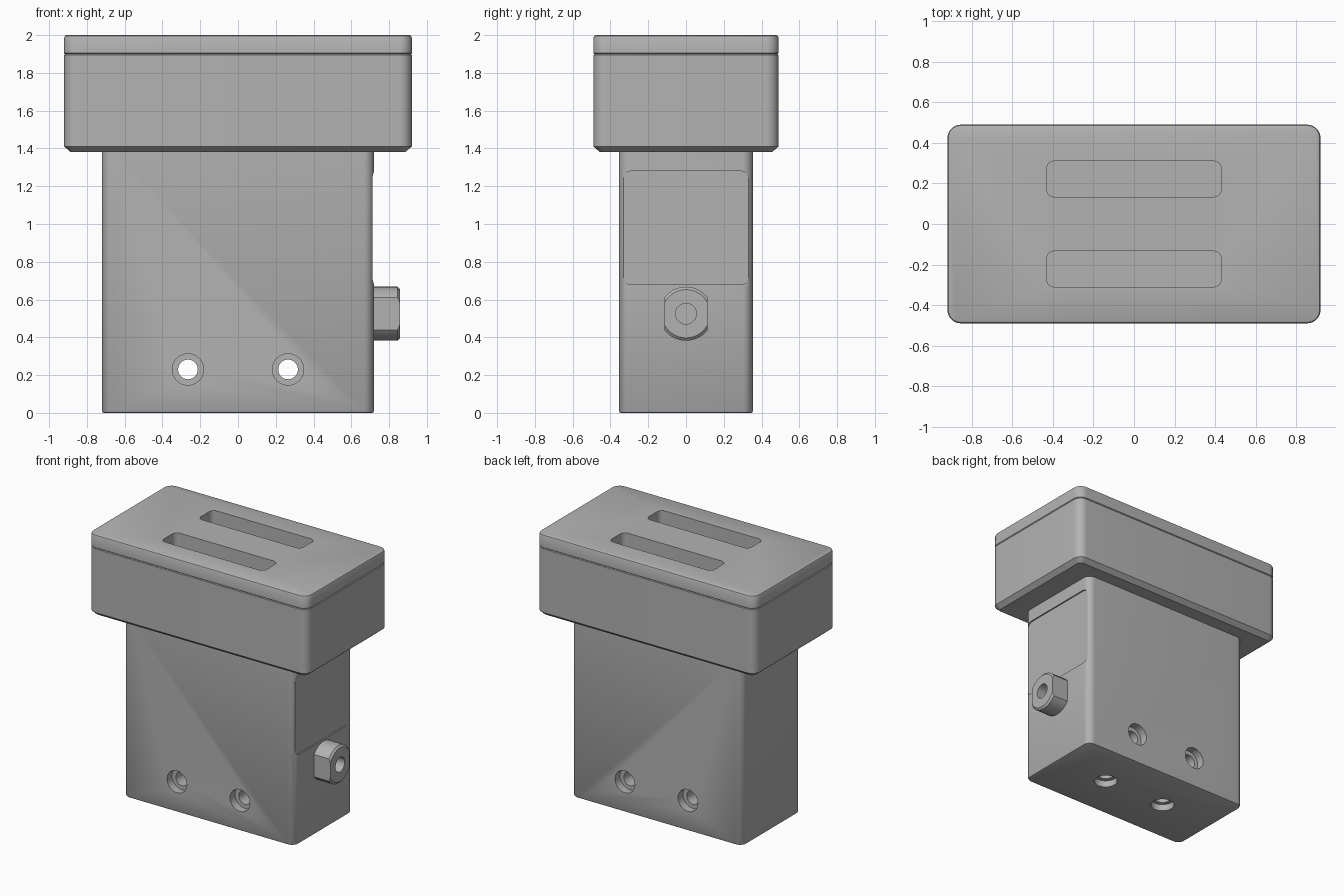
import bpy, bmesh, math
from mathutils import Vector

if "Cube" in bpy.data.objects:
    bpy.data.objects.remove(bpy.data.objects["Cube"], do_unlink=True)

grey = bpy.data.materials.new("matte grey")
grey.use_nodes = True
grey.diffuse_color = (0.45, 0.45, 0.45, 1)
grey.node_tree.nodes["Principled BSDF"].inputs["Base Color"].default_value = grey.diffuse_color


def outline(hx, hy, r, seg):
    """Rounded rectangle; a circle when hx == hy == r."""
    pts = []
    for q, (sx, sy) in enumerate([(1, 1), (-1, 1), (-1, -1), (1, -1)]):
        for i in range(seg + 1):
            a = (q + i / seg) * math.pi / 2
            pts.append((sx * (hx - r) + r * math.cos(a), sy * (hy - r) + r * math.sin(a)))
    return pts


def block(name, hx, hy, r, layers, at=(0, 0, 0), axis=(0, 0, 1), seg=10):
    """Loft a rounded outline along an axis through (distance, inset) layers."""
    bm = bmesh.new()
    rings = [[bm.verts.new((x, y, d)) for x, y in outline(hx - t, hy - t, r - t, seg)]
             for d, t in layers]
    n = len(rings[0])
    for a, b in zip(rings, rings[1:]):
        for i in range(n):
            j = (i + 1) % n
            bm.faces.new((a[i], a[j], b[j], b[i]))
    bm.faces.new(rings[0][::-1])
    bm.faces.new(rings[-1])
    bmesh.ops.remove_doubles(bm, verts=bm.verts, dist=1e-5)
    bmesh.ops.recalc_face_normals(bm, faces=bm.faces)
    mat = Vector(axis).to_track_quat('Z', 'Y').to_matrix().to_4x4()
    mat.translation = at
    bm.transform(mat)
    mesh = bpy.data.meshes.new(name)
    bm.to_mesh(mesh)
    bm.free()
    mesh.materials.append(grey)
    obj = bpy.data.objects.new(name, mesh)
    bpy.context.collection.objects.link(obj)
    return obj


def carve(obj, cutter, operation='DIFFERENCE'):
    cutter.hide_render = True
    bpy.context.view_layer.objects.active = obj
    mod = obj.modifiers.new("carve", 'BOOLEAN')
    mod.operation, mod.solver, mod.object = operation, 'EXACT', cutter
    bpy.ops.object.modifier_apply(modifier=mod.name)
    bpy.data.objects.remove(cutter, do_unlink=True)


def drill(obj, radius, depth, at, axis):
    """Round hole starting just outside the surface point and going inwards."""
    carve(obj, block("drill", radius, radius, radius, [(-0.05, 0), (depth, 0)], at, axis))


# Lower body with softened foot edge
body = block("body", 0.72, 0.355, 0.055, [(0, 0.01), (0.003, 0.004), (0.01, 0), (1.39, 0)])

# Counterbored screw holes through the body and up from the base
for x in (-0.265, 0.265):
    drill(body, 0.052, 0.8, (x, -0.355, 0.23), (0, 1, 0))
    for side in (-1, 1):
        drill(body, 0.083, 0.06, (x, side * 0.355, 0.23), (0, -side, 0))
    drill(body, 0.083, 0.05, (x, 0, 0), (0, 0, 1))
    drill(body, 0.052, 0.23, (x, 0, 0), (0, 0, 1))

# Shallow recessed label panel on the side
carve(body, block("panel_cutter", 0.33, 0.3, 0.04, [(-0.01, 0), (0.1, 0)],
                  (0.72, 0, 0.98), (1, 0, 0)))

# Wide head with chamfered underside
head = block("head", 0.92, 0.49, 0.065,
             [(1.38, 0.035), (1.41, 0), (1.894, 0), (1.899, 0.005)])

# Lid separated from the head by a fine seam
lid = block("lid", 0.92, 0.49, 0.065,
            [(1.899, 0.005), (1.904, 0), (1.988, 0), (1.996, 0.004), (2.0, 0.012)])

# Two long slots through the lid into the head
for y in (-0.222, 0.222):
    for part in (head, lid):
        carve(part, block("slot_cutter", 0.432, 0.088, 0.04, [(1.78, 0), (2.1, 0)], (0, y, 0)))

# Side connector: chamfered round boss with two flats and a blind bore
connector = block("connector", 0.143, 0.143, 0.143,
                  [(-0.015, 0), (0.125, 0), (0.138, 0.015)], (0.72, 0, 0.525), (1, 0, 0))
carve(connector, block("flats_cutter", 0.115, 0.3, 0.001, [(-0.1, 0), (0.3, 0)],
                       (0.72, 0, 0.525), (1, 0, 0), 1), 'INTERSECT')
drill(connector, 0.055, 0.12, (0.858, 0, 0.525), (-1, 0, 0))

# Smooth rounded corners, keep the machined edges crisp
bpy.ops.object.select_all(action='DESELECT')
for part in (body, head, lid, connector):
    part.select_set(True)
bpy.context.view_layer.objects.active = body
bpy.ops.object.shade_smooth_by_angle(angle=math.radians(30))
